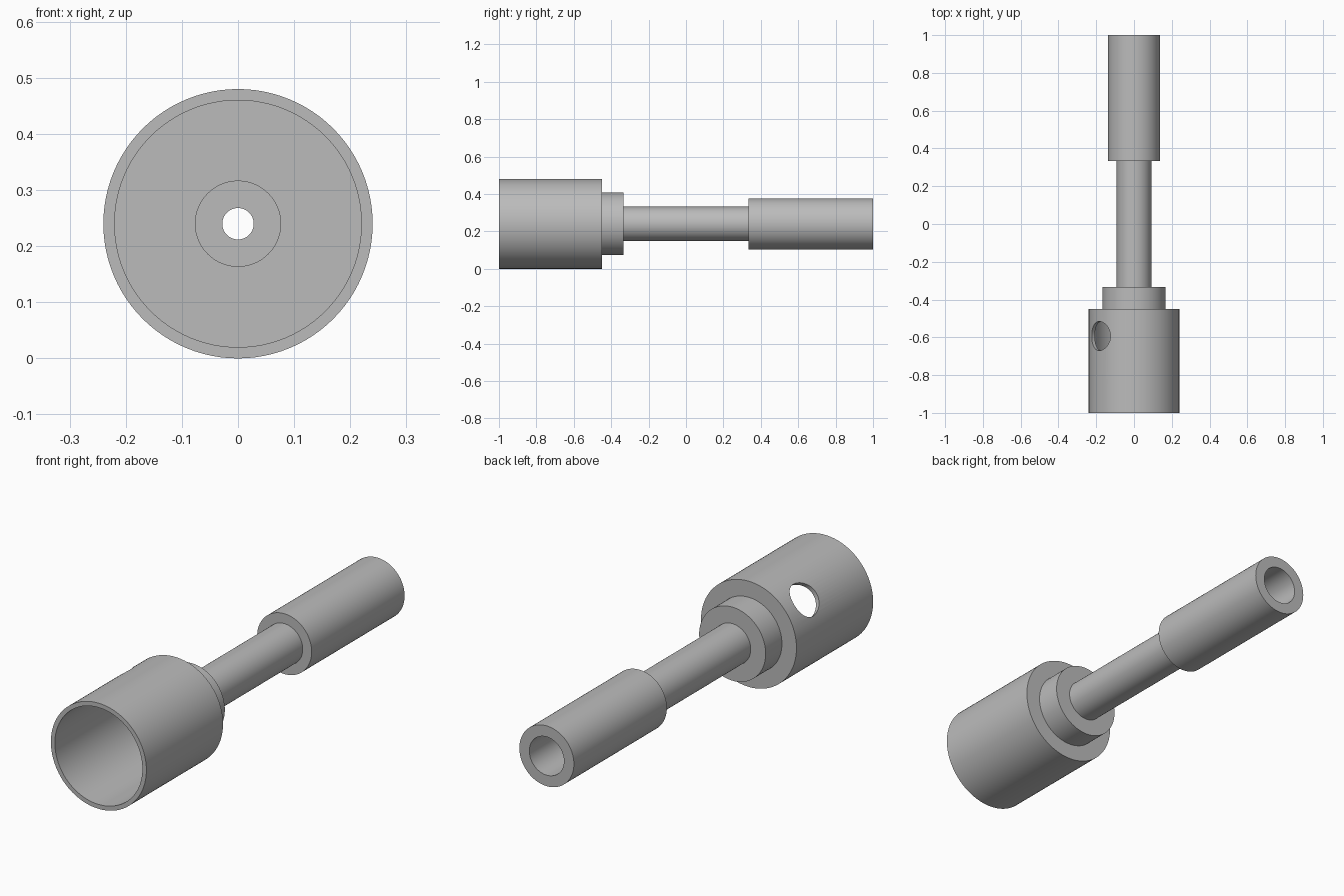
import bpy, bmesh
from math import sin, cos, pi, radians
from mathutils import Matrix, Vector

SEGMENTS = 96
CUP_R = 0.24          # largest radius, so the axis sits at this height

if "Cube" in bpy.data.objects:
    bpy.data.objects.remove(bpy.data.objects["Cube"], do_unlink=True)

steel = bpy.data.materials.new("plain_grey")
steel.use_nodes = True
GREY = (0.5, 0.5, 0.5, 1)
steel.diffuse_color = GREY
steel.node_tree.nodes["Principled BSDF"].inputs["Base Color"].default_value = GREY


def finish(bm, name):
    bmesh.ops.recalc_face_normals(bm, faces=bm.faces)
    mesh = bpy.data.meshes.new(name)
    bm.to_mesh(mesh)
    bm.free()
    mesh.materials.append(steel)
    obj = bpy.data.objects.new(name, mesh)
    bpy.context.collection.objects.link(obj)
    return obj


def lathe(name, profile):
    """Spin a closed (radius, y) outline around the long axis."""
    bm = bmesh.new()
    rings = []
    for i in range(SEGMENTS):
        a = 2 * pi * i / SEGMENTS
        rings.append([bm.verts.new((r * cos(a), y, CUP_R + r * sin(a)))
                      for r, y in profile])
    n = len(profile)
    for i, ring in enumerate(rings):
        nxt = rings[(i + 1) % SEGMENTS]
        for j in range(n):
            k = (j + 1) % n
            bm.faces.new((ring[j], ring[k], nxt[k], nxt[j]))
    return finish(bm, name)


# Stepped hollow body: cup, collar, stem and sleeve in one turned piece
outside = [(CUP_R, -1), (CUP_R, -0.45),        # cup
           (0.167, -0.45), (0.167, -0.333),    # collar
           (0.092, -0.333), (0.092, 0.333),    # stem
           (0.137, 0.333), (0.137, 1)]         # sleeve
inside = [(0.087, 1), (0.087, 0.4),            # sleeve socket
          (0.028, 0.4), (0.028, -0.36),        # narrow channel
          (0.076, -0.36), (0.076, -0.47),      # counterbore
          (0.22, -0.47), (0.22, -1)]           # cup cavity
body = lathe("stepped_socket_body", outside + inside)

# Round side hole through one wall of the cup
tilt = radians(-50)
direction = Vector((sin(tilt), 0, cos(tilt)))
bm = bmesh.new()
bmesh.ops.create_cone(
    bm, cap_ends=True, segments=64, radius1=0.077, radius2=0.077, depth=0.3,
    matrix=Matrix.Translation(Vector((0, -0.593, CUP_R)) + direction * 0.25)
    @ Matrix.Rotation(tilt, 4, "Y"))
cutter = finish(bm, "side_hole_cutter")
cutter.hide_render = True

cut = body.modifiers.new("side_hole", "BOOLEAN")
cut.operation = "DIFFERENCE"
cut.solver = "EXACT"
cut.object = cutter

bpy.ops.object.select_all(action="DESELECT")
body.select_set(True)
bpy.context.view_layer.objects.active = body
bpy.ops.object.modifier_apply(modifier=cut.name)
bpy.data.objects.remove(cutter, do_unlink=True)
bpy.ops.object.shade_smooth_by_angle(angle=radians(30))
